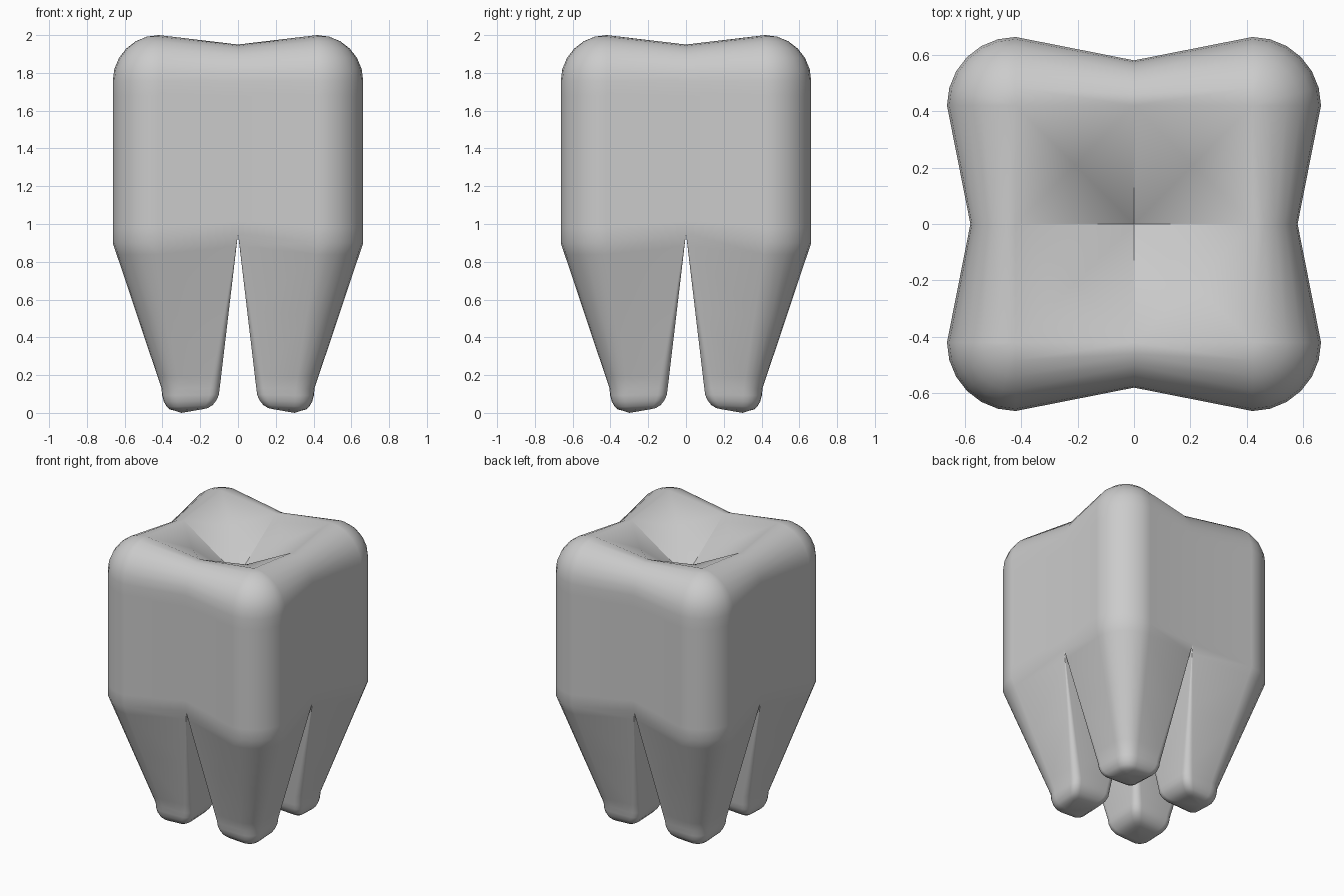
import bpy, bmesh
from math import sin, cos, pi, radians

if "Cube" in bpy.data.objects:
    bpy.data.objects.remove(bpy.data.objects["Cube"])

N = 6                                   # segments per rounded corner
bm = bmesh.new()


def skin(a, b, closed):
    """Join two point rows with quads."""
    n = len(a)
    for i in range(n if closed else n - 1):
        j = (i + 1) % n
        bm.faces.new([bm.verts.new(p) for p in (a[i], a[j], b[j], b[i])])


def crown_row(phi, z_corner, z_mid):
    """One quarter of the crown outline, shrunk by the rim rounding angle phi."""
    r, m = 0.243 * cos(phi), 0.42 + 0.16 * cos(phi)
    arc = [(0.42 + r * cos(pi / 2 * k / N), 0.42 + r * sin(pi / 2 * k / N), z_corner)
           for k in range(N + 1)]
    return [(m, 0, z_mid)] + arc + [(0, m, z_mid)]


def root_loop(t):
    """Root cross-section: t=0 at the crown, t=1 just above the tip."""
    def mix(a, b):
        return a + (b - a) * t
    inner, ro, ri = 0.097 * t, mix(0.243, 0.10), 0.05 * t
    outer = mix(0.42, 0.305)
    side = mix(0.58, 0.405)
    centres = [(outer, outer, ro, 0.90), (inner + ri, side - ri, ri, 0.95),
               (inner + ri, inner + ri, ri, 0.95), (side - ri, inner + ri, ri, 0.95)]
    loop = []
    for q, (cx, cy, r, z) in enumerate(centres):
        for k in range(N + 1):
            a = pi / 2 * (q + k / N)
            loop.append((cx + r * cos(a), cy + r * sin(a), mix(z, 0.13)))
    return loop


# Crown wall and rounded rim (one quarter)
rows = [crown_row(0, 0.90, 0.95), crown_row(0, 0.98, 1.02), crown_row(0, 1.68, 1.68)]
for k in range(N + 1):
    phi = pi / 2 * k / N
    rows.append(crown_row(phi, 1.757 + 0.243 * sin(phi), 1.757 + 0.193 * sin(phi)))
for a, b in zip(rows, rows[1:]):
    skin(a, b, False)

# Chewing surface pit
pit = [(0, 0, 1.67), (0.42, 0, 1.95), (0.42, 0.42, 2.0), (0, 0.42, 1.95)]
for i in range(4):
    tri = (pit[i], pit[(i + 1) % 4], (0.21, 0.21, 1.89))
    bm.faces.new([bm.verts.new(p) for p in tri])

# Tapering root with a rounded, slightly tilted tip
loops = [root_loop(t) for t in (0, 0.08, 0.5, 0.92, 1)]
c = 0.275
for k in range(1, 6):
    phi = pi / 2 * k / 5
    s = 0.5 + 0.5 * cos(phi)
    tip = []
    for x, y, z in loops[4]:
        px, py = c + (x - c) * s, c + (y - c) * s
        base = 0.035 - 0.1 * ((px + py) / 2 - 0.1)
        tip.append((px, py, 0.13 + (base - 0.13) * sin(phi)))
    loops.append(tip)
for a, b in zip(loops, loops[1:]):
    skin(a, b, True)
last = loops[-1]
for i in range(len(last)):
    tri = (last[i], last[(i + 1) % len(last)], (0.3, 0.3, 0.0))
    bm.faces.new([bm.verts.new(p) for p in tri])

# Mirror the quarter into the other three
for axis in (0, 1):
    dup = bmesh.ops.duplicate(bm, geom=bm.verts[:] + bm.edges[:] + bm.faces[:])
    for v in dup["geom"]:
        if isinstance(v, bmesh.types.BMVert):
            v.co[axis] *= -1
bmesh.ops.remove_doubles(bm, verts=bm.verts[:], dist=0.0005)
bmesh.ops.recalc_face_normals(bm, faces=bm.faces[:])

mesh = bpy.data.meshes.new("tooth")
bm.to_mesh(mesh)
bm.free()
tooth = bpy.data.objects.new("tooth", mesh)
bpy.context.collection.objects.link(tooth)
bpy.context.view_layer.objects.active = tooth
tooth.select_set(True)
bpy.ops.object.shade_smooth_by_angle(angle=radians(32))
